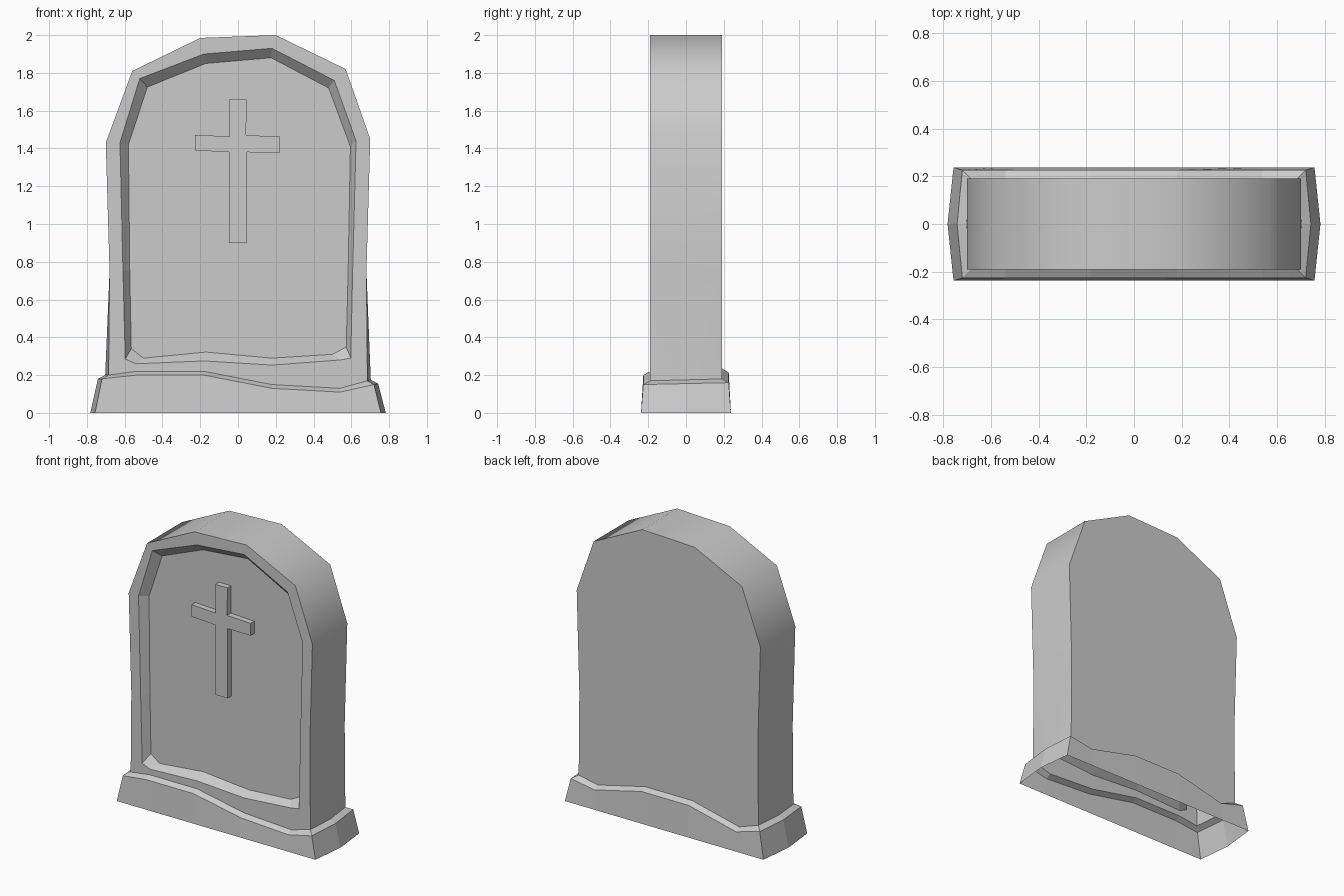
import bpy, bmesh

if "Cube" in bpy.data.objects:
    bpy.data.objects.remove(bpy.data.objects["Cube"])

D = 0.19            # half depth of the slab
XS = (-0.54, -0.18, 0.18, 0.54)


def make_object(name, build):
    mesh = bpy.data.meshes.new(name)
    bm = bmesh.new()
    build(bm)
    bmesh.ops.recalc_face_normals(bm, faces=bm.faces)
    bm.to_mesh(mesh)
    bm.free()
    obj = bpy.data.objects.new(name, mesh)
    bpy.context.collection.objects.link(obj)
    return obj


def loop(bm, pts, y):
    return [bm.verts.new((x, y, z)) for x, z in pts]


def bridge(bm, a, b, smooth=False):
    n = len(a)
    for i in range(n):
        j = (i + 1) % n
        bm.faces.new((a[i], a[j], b[j], b[i])).smooth = smooth


# Wavy heights where the slab meets the plinth, left to right
FRONT_Z = (0.20, 0.22, 0.22, 0.15, 0.13, 0.17)
BACK_Z = (0.20, 0.15, 0.235, 0.235, 0.15, 0.18)
SIDE_Z = (0.20, 0.175)


def bottom_points(zs, corner_x):
    return list(zip((-corner_x,) + XS + (corner_x,), zs))


def plinth_ring(bm, corner_x, mid_x, y, drop=0.0, flat=False):
    """Ring of 14 points: front edge, right bulge, back edge, left bulge."""
    h = lambda z: 0.0 if flat else z - drop
    pts = [(x, -y, h(z)) for x, z in bottom_points(FRONT_Z, corner_x)]
    pts += [(mid_x, 0, h(SIDE_Z[1]))]
    pts += [(x, y, h(z)) for x, z in reversed(bottom_points(BACK_Z, corner_x))]
    pts += [(-mid_x, 0, h(SIDE_Z[0]))]
    return [bm.verts.new(p) for p in pts]


# Plinth: flared wall with a sloping ledge, open underneath
def build_plinth(bm):
    foot = plinth_ring(bm, 0.757, 0.782, 0.238, flat=True)
    lip = plinth_ring(bm, 0.72, 0.742, 0.226, drop=0.02)
    inner = plinth_ring(bm, 0.685, 0.703, D)
    bridge(bm, foot, lip)
    bridge(bm, lip, inner)


ARCH = [(0.68, 0.75), (0.70, 1.45), (0.57, 1.82), (0.20, 2.0),
        (-0.20, 1.985), (-0.56, 1.81), (-0.70, 1.43), (-0.68, 0.75)]
PANEL_RIM = [(-0.597, 0.285), (-0.54, 0.26), (-0.18, 0.275), (0.18, 0.253),
             (0.54, 0.28), (0.597, 0.29), (0.607, 0.75), (0.625, 1.44),
             (0.51, 1.76), (0.18, 1.93), (-0.18, 1.90), (-0.52, 1.77),
             (-0.625, 1.43), (-0.609, 0.75)]
PANEL_FLOOR = [(-0.565, 0.34), (-0.50, 0.29), (-0.17, 0.322), (0.18, 0.29),
               (0.50, 0.31), (0.573, 0.348), (0.583, 0.75), (0.595, 1.41),
               (0.48, 1.72), (0.175, 1.88), (-0.17, 1.85), (-0.48, 1.725),
               (-0.58, 1.42), (-0.573, 0.75)]


# Slab: arched outline, recessed front panel, softly shaded edge band
def build_slab(bm):
    front = loop(bm, bottom_points(FRONT_Z, 0.685) + ARCH, -D)
    back = loop(bm, bottom_points(BACK_Z, 0.685) + ARCH, D)
    rim = loop(bm, PANEL_RIM, -D)
    floor = loop(bm, PANEL_FLOOR, -D + 0.05)
    bridge(bm, front, rim)
    bridge(bm, rim, floor)
    bm.faces.new(floor)
    bm.faces.new(back[::-1])
    for i in range(6, 13):
        bm.faces.new((front[i], front[i + 1], back[i + 1], back[i])).smooth = True
    # bulging foot of each side
    for corner, up, x, z in ((5, 6, 0.703, SIDE_Z[1]), (0, 13, -0.703, SIDE_Z[0])):
        mid = bm.verts.new((x, 0, z))
        for tri in ((front[corner], mid, front[up]), (mid, back[up], front[up]),
                    (mid, back[corner], back[up])):
            bm.faces.new(tri).smooth = True


CROSS = [(-0.047, 0.90), (0.047, 0.90), (0.047, 1.38), (0.222, 1.378),
         (0.222, 1.463), (0.043, 1.47), (0.045, 1.66), (-0.047, 1.66),
         (-0.045, 1.463), (-0.228, 1.472), (-0.228, 1.39), (-0.047, 1.38)]


# Cross raised from the panel floor
def build_cross(bm):
    face = loop(bm, CROSS, -0.18)
    root = loop(bm, CROSS, -0.14)
    bridge(bm, face, root)
    bm.faces.new(face)


make_object("plinth", build_plinth)
make_object("slab", build_slab)
make_object("cross", build_cross)
